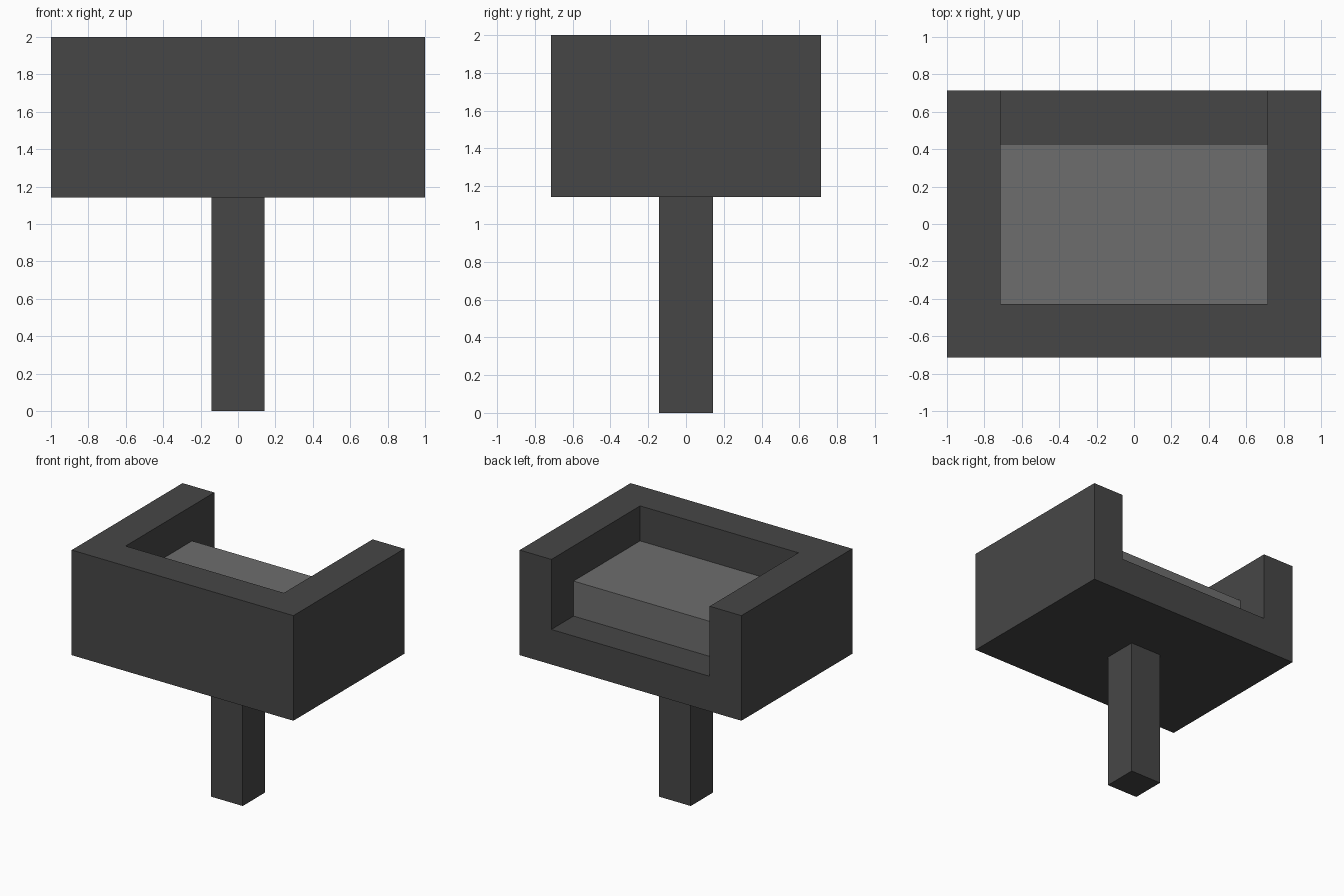
import bpy

if "Cube" in bpy.data.objects:
    bpy.data.objects.remove(bpy.data.objects["Cube"], do_unlink=True)

U = 2 / 7  # one module: wall thickness, post width and cushion height


def material(name, value):
    mat = bpy.data.materials.new(name)
    mat.use_nodes = True
    color = (value, value, value, 1)
    mat.diffuse_color = color
    mat.node_tree.nodes["Principled BSDF"].inputs["Base Color"].default_value = color
    return mat


def box(name, x, y, z, mat=None):
    """Box spanning the (low, high) ranges, given in modules."""
    spans = (x, y, z)
    bpy.ops.mesh.primitive_cube_add(size=1, location=[U * (a + b) / 2 for a, b in spans])
    obj = bpy.context.object
    obj.name = name
    obj.scale = [U * (b - a) for a, b in spans]
    bpy.ops.object.transform_apply(location=False, rotation=False, scale=True)
    if mat:
        obj.data.materials.append(mat)
    return obj


dark = material("dark grey", 0.062)
light = material("light grey", 0.155)

# Support post
box("post", (-0.5, 0.5), (-0.5, 0.5), (0, 4), dark)

# Tub with floor, front wall and side walls, open at the back and top
tub = box("seat_shell", (-3.5, 3.5), (-2.5, 2.5), (4, 7), dark)
cutter = box("shell_cutter", (-2.5, 2.5), (-1.5, 3.5), (5, 8))
cutter.hide_render = True
cut = tub.modifiers.new("hollow", "BOOLEAN")
cut.operation = "DIFFERENCE"
cut.solver = "EXACT"
cut.object = cutter
bpy.context.view_layer.objects.active = tub
bpy.ops.object.modifier_apply(modifier=cut.name)
bpy.data.objects.remove(cutter, do_unlink=True)

# Cushion resting on the floor, set back from the open edge
box("cushion", (-2.5, 2.5), (-1.5, 1.5), (5, 6), light)
